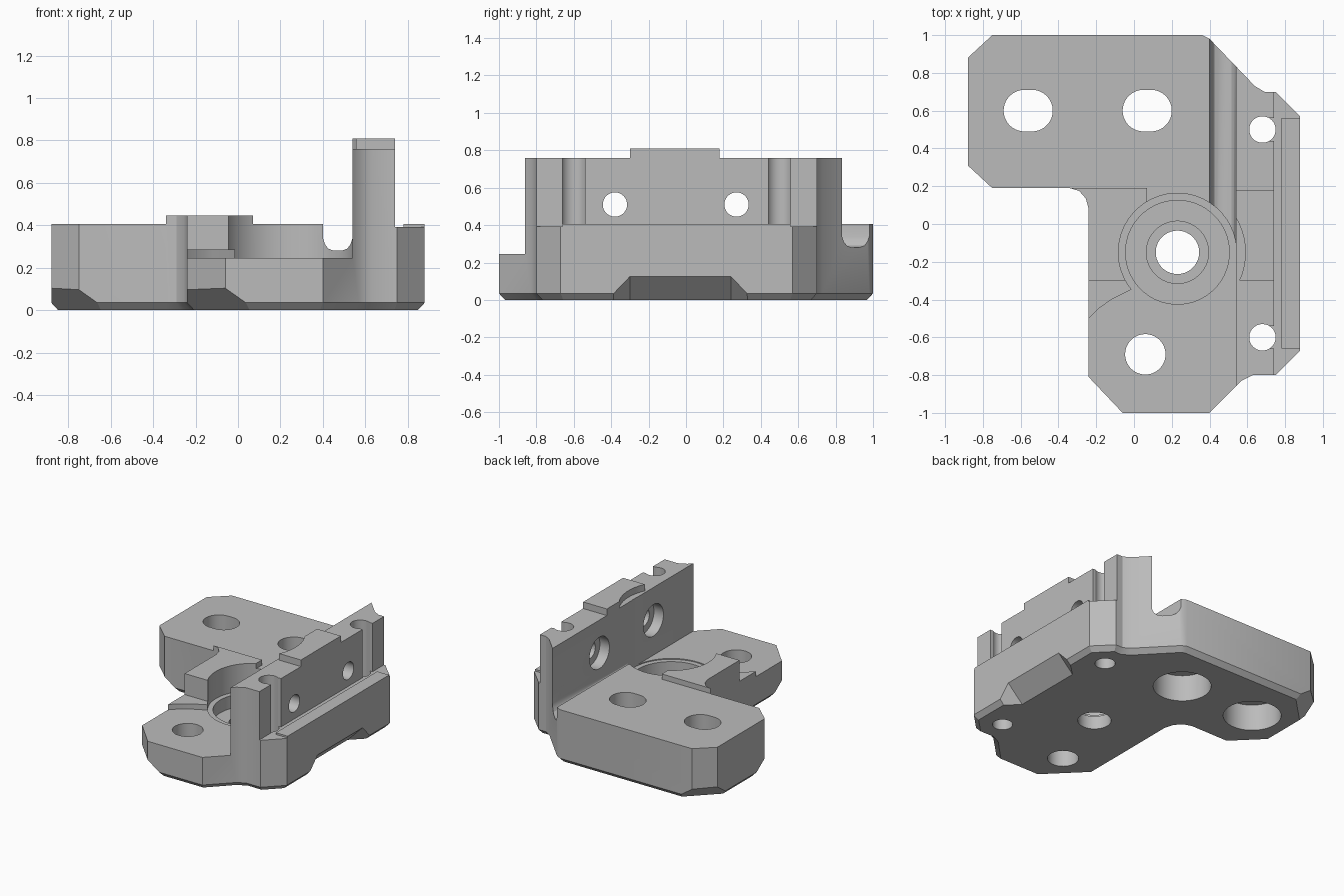
import bpy, bmesh, math
from mathutils import Vector

cube = bpy.data.objects.get("Cube")
if cube:
    bpy.data.objects.remove(cube, do_unlink=True)

grey = bpy.data.materials.new("machined_grey")
grey.use_nodes = True
grey.diffuse_color = (0.5, 0.5, 0.5, 1)
grey.node_tree.nodes["Principled BSDF"].inputs["Base Color"].default_value = (0.5, 0.5, 0.5, 1)


def to_object(bm, name):
    bmesh.ops.recalc_face_normals(bm, faces=bm.faces[:])
    mesh = bpy.data.meshes.new(name)
    bm.to_mesh(mesh)
    bm.free()
    mesh.materials.append(grey)
    obj = bpy.data.objects.new(name, mesh)
    bpy.context.scene.collection.objects.link(obj)
    return obj


def prism(points, lo, hi, axis="z", edge=0.0):
    """Extrude a profile along an axis; edge chamfers the lower rim."""
    place = {"z": lambda a, b, c: (a, b, c),
             "y": lambda a, b, c: (a, c, b),
             "x": lambda a, b, c: (c, a, b)}[axis]
    bm = bmesh.new()
    base = bm.faces.new([bm.verts.new(place(a, b, lo + edge)) for a, b in points])
    top = bmesh.ops.extrude_face_region(bm, geom=[base], use_keep_orig=True)["geom"]
    shift = Vector(place(0, 0, hi - lo - edge))
    bmesh.ops.translate(bm, vec=shift, verts=[v for v in top if isinstance(v, bmesh.types.BMVert)])
    bmesh.ops.recalc_face_normals(bm, faces=bm.faces[:])
    if edge:
        bmesh.ops.inset_individual(bm, faces=[base], thickness=edge)
        for v in base.verts:
            v.co.z = lo
    return to_object(bm, "prism")


def rect(x0, x1, y0, y1):
    return [(x0, y0), (x1, y0), (x1, y1), (x0, y1)]


def circle(cx, cy, r, stretch=0.0, n=48):
    pts = []
    for i in range(n):
        a = 2 * math.pi * (i + 0.5) / n
        pts.append((cx + r * math.cos(a) + math.copysign(stretch, math.cos(a)),
                    cy + r * math.sin(a)))
    return pts


def under_chamfer(mx, my, nx, ny, height, half, flare):
    """Sloped wedge that trims the lower edge at a point facing outward along n."""
    m, n = Vector((mx, my, 0)), Vector((nx, ny, 0)).normalized()
    t = Vector((-n.y, n.x, 0))
    bm = bmesh.new()
    for s in (-1, 1):
        bm.verts.new(m + n * 0.2 + t * s * half + Vector((0, 0, height + 0.2)))
        bm.verts.new(m + n * 0.2 + t * s * (half + flare) - Vector((0, 0, 0.05)))
        bm.verts.new(m - n * (height + 0.05) + t * s * half - Vector((0, 0, 0.05)))
    bmesh.ops.convex_hull(bm, input=bm.verts[:])
    return to_object(bm, "wedge")


# Full-height block from the plan outline
outline = [(-0.75, 1), (0.36, 1), (0.40, 0.98), (0.64, 0.73), (0.69, 0.70), (0.75, 0.70),
           (0.88, 0.57), (0.88, -0.67), (0.75, -0.80), (0.63, -0.80), (0.57, -0.83),
           (0.40, -1), (-0.06, -1), (-0.24, -0.81), (-0.24, 0.08), (-0.255, 0.135),
           (-0.29, 0.175), (-0.34, 0.19), (-0.75, 0.19), (-0.88, 0.31), (-0.88, 0.88)]
body = prism(outline, 0, 0.81, edge=0.035)
body.name = "bracket_body"

cutters = [
    # Low front deck, with a small step beside the raised shoulder
    prism([(-1, -1.1), (0.54, -1.1), (0.54, -0.15), (0.23, -0.15), (0, -0.3), (-1, -0.3)], 0.285, 1),
    prism([(-1, -1.1), (0.54, -1.1), (0.54, -0.15), (0.23, -0.15), (-0.02, -0.35),
           (-0.12, -0.40), (-0.19, -0.45), (-0.24, -0.50), (-1, -0.50)], 0.245, 0.35),
    # Rear deck and raised shoulder heights
    prism([(-1, 0.19), (0.07, 0.19), (0.07, -0.15), (0.45, -0.15), (0.45, 1.1), (-1, 1.1)], 0.405, 1),
    prism(rect(-1, 0.1, -0.35, 0.25), 0.445, 1),
    # Round-bottomed channel beside the wall
    prism([(0.40, 1), (0.40, 0.34), (0.41, 0.31), (0.425, 0.29), (0.45, 0.28), (0.49, 0.28),
           (0.515, 0.29), (0.53, 0.31), (0.54, 0.34), (0.54, 1)], -0.15, 1.1, "y"),
    # Stepped round seat
    prism(circle(0.23, -0.15, 0.313), 0.238, 1),
    prism(circle(0.23, -0.15, 0.275), 0.14, 1),
    prism(circle(0.23, -0.15, 0.165), 0.10, 1),
    prism(circle(0.23, -0.15, 0.115), -0.1, 1),
    # Outer ledge with a slim raised strip
    prism(rect(0.74, 1, -1.1, 1.1), 0.405, 1),
    prism([(0.74, -1.1), (1, -1.1), (1, -0.66), (0.78, -0.66), (0.78, 0.56),
           (1, 0.56), (1, 1.1), (0.74, 1.1)], 0.392, 0.5),
    # Wall top, leaving the scalloped tab
    prism(rect(0.5, 1, -1.1, -0.30), 0.76, 1),
    prism(rect(0.5, 1, 0.18, 1.1), 0.76, 1),
    prism(circle(0.23, -0.15, 0.36), 0.76, 1),
    # Front deck hole
    prism(circle(0.06, -0.69, 0.107), -0.1, 1),
    # Sloped trim under the outer side
    under_chamfer(0.88, -0.03, 1, 0, 0.125, 0.27, 0.36),
]
# Vertical bolt holes with side openings
for y in (0.5, -0.6):
    cutters += [prism(circle(0.68, y, 0.07), -0.1, 1),
                prism(rect(0.70, 0.78, y - 0.06, y + 0.06), 0.392, 1)]
# Cross holes through the wall, counterbored inside
for y in (-0.38, 0.27):
    cutters += [prism(circle(y, 0.51, 0.065), 0.4, 1, "x"),
                prism(circle(y, 0.51, 0.12), 0.45, 0.62, "x")]
# Oblong rear holes, counterbored from below
for x in (-0.56, 0.07):
    cutters += [prism(circle(x, 0.6, 0.11, 0.02), -0.1, 1),
                prism(circle(x, 0.6, 0.2), -0.1, 0.2)]
# Deeper trims under the left corners
for x, y, ny in ((-0.815, 0.25, -1), (-0.15, -0.905, -1), (-0.815, 0.94, 1)):
    cutters.append(under_chamfer(x, y, -1, ny, 0.10, 0.3, 0.0))

# Carve the block
for c in cutters:
    c.hide_render = True
    mod = body.modifiers.new("cut", "BOOLEAN")
    mod.operation = "DIFFERENCE"
    mod.solver = "EXACT"
    mod.object = c
bpy.context.view_layer.update()
carved = bpy.data.meshes.new_from_object(body.evaluated_get(bpy.context.evaluated_depsgraph_get()))
body.modifiers.clear()
body.data = carved
carved.materials.clear()
carved.materials.append(grey)
for p in carved.polygons:
    p.material_index = 0
for c in cutters:
    bpy.data.objects.remove(c, do_unlink=True)

bpy.ops.object.select_all(action="DESELECT")
body.select_set(True)
bpy.context.view_layer.objects.active = body
bpy.ops.object.shade_smooth_by_angle(angle=math.radians(28))
